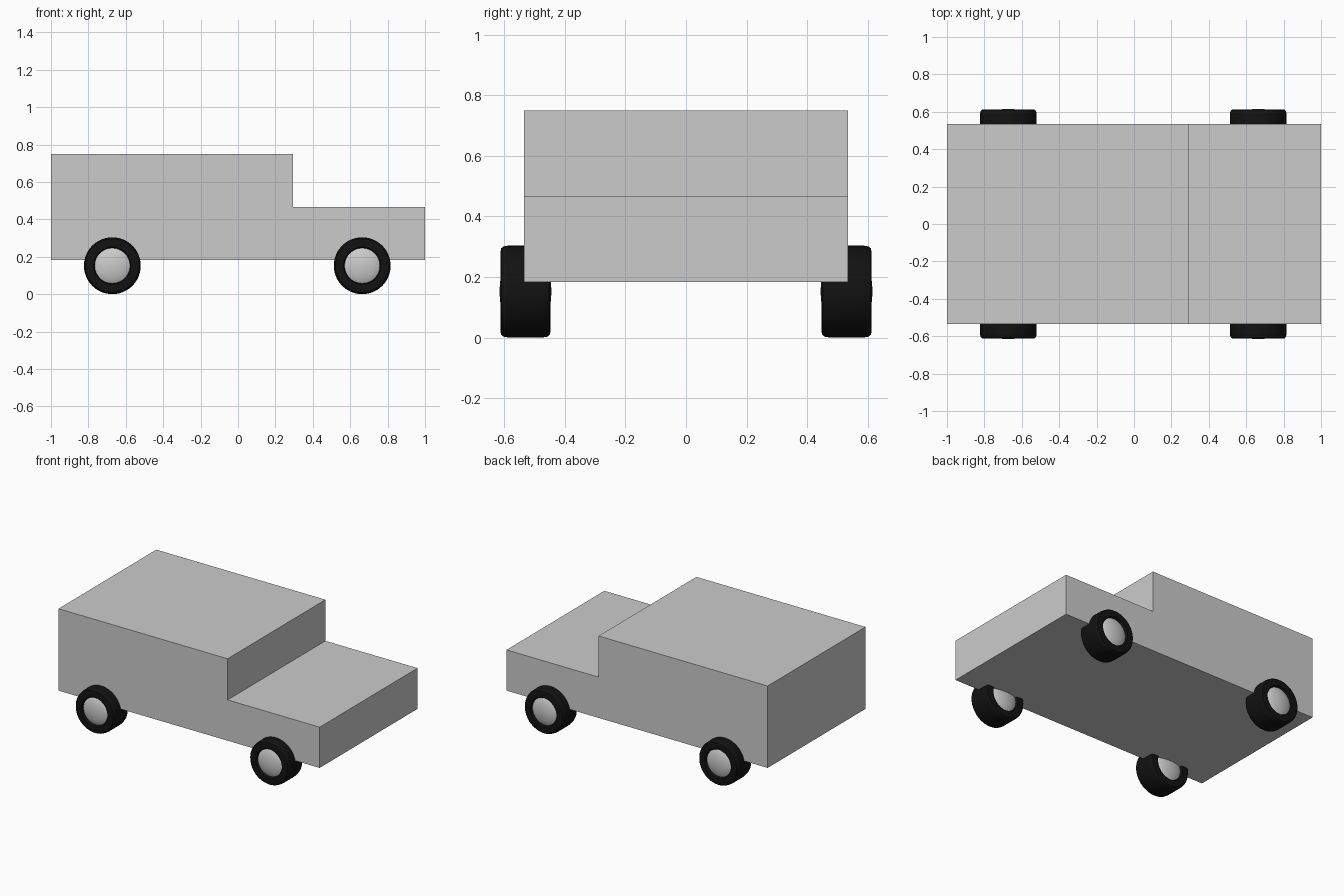
import bpy, bmesh
from math import radians, tau
from mathutils import Matrix, Vector

if "Cube" in bpy.data.objects:
    bpy.data.objects.remove(bpy.data.objects["Cube"])

black = bpy.data.materials.new("tyre_black")
black.diffuse_color = (0.006, 0.006, 0.006, 1)
black.use_nodes = True
black.node_tree.nodes["Principled BSDF"].inputs["Base Color"].default_value = black.diffuse_color


def finish(bm, name):
    bmesh.ops.remove_doubles(bm, verts=bm.verts, dist=1e-5)
    bmesh.ops.recalc_face_normals(bm, faces=bm.faces)
    mesh = bpy.data.meshes.new(name)
    bm.to_mesh(mesh)
    bm.free()
    obj = bpy.data.objects.new(name, mesh)
    bpy.context.collection.objects.link(obj)
    return obj


def extrude_profile(name, points, half_width):
    bm = bmesh.new()
    face = bm.faces.new([bm.verts.new((x, -half_width, z)) for x, z in points])
    moved = bmesh.ops.extrude_face_region(bm, geom=[face], use_keep_orig=True)["geom"]
    bmesh.ops.translate(bm, vec=(0, 2 * half_width, 0),
                        verts=[g for g in moved if isinstance(g, bmesh.types.BMVert)])
    return finish(bm, name)


def lathe(name, points, centre, closed, steps=48):
    """Spin a (radius, y) profile around the axle direction."""
    bm = bmesh.new()
    verts = [bm.verts.new((r, y, 0)) for r, y in points]
    edges = [bm.edges.new(p) for p in zip(verts, verts[1:])]
    if closed:
        edges.append(bm.edges.new((verts[-1], verts[0])))
    bmesh.ops.spin(bm, geom=verts + edges, cent=(0, 0, 0), axis=(0, 1, 0),
                   angle=tau, steps=steps, use_merge=True)
    bmesh.ops.transform(bm, matrix=Matrix.Translation(Vector(centre)), verts=bm.verts)
    obj = finish(bm, name)
    bpy.ops.object.select_all(action='DESELECT')
    obj.select_set(True)
    bpy.context.view_layer.objects.active = obj
    bpy.ops.object.shade_smooth_by_angle(angle=radians(40))
    return obj


# Stepped body: tall cabin with a low bonnet
extrude_profile("body", [(-1, 0.183), (1, 0.183), (1, 0.465), (0.295, 0.465),
                         (0.295, 0.75), (-1, 0.75)], 0.535)

# Half profiles, mirrored across the wheel's middle
tyre_half = [(0.094, 0.072), (0.1, 0.081), (0.13, 0.083), (0.143, 0.08),
             (0.149, 0.072), (0.152, 0.055)]
hub_half = [(0, 0.086), (0.03, 0.084), (0.06, 0.079), (0.085, 0.071), (0.097, 0.064)]


def mirrored(half):
    return half + [(r, -y) for r, y in reversed(half)]


# Four wheels: black tyre around a domed grey hub
for end, x in (("rear", -0.672), ("front", 0.664)):
    for side, y in (("right", -0.53), ("left", 0.53)):
        centre = (x, y, 0.152)
        tyre = lathe(f"{end}_{side}_tyre", mirrored(tyre_half), centre, True)
        tyre.data.materials.append(black)
        lathe(f"{end}_{side}_hub", mirrored(hub_half), centre, False)
